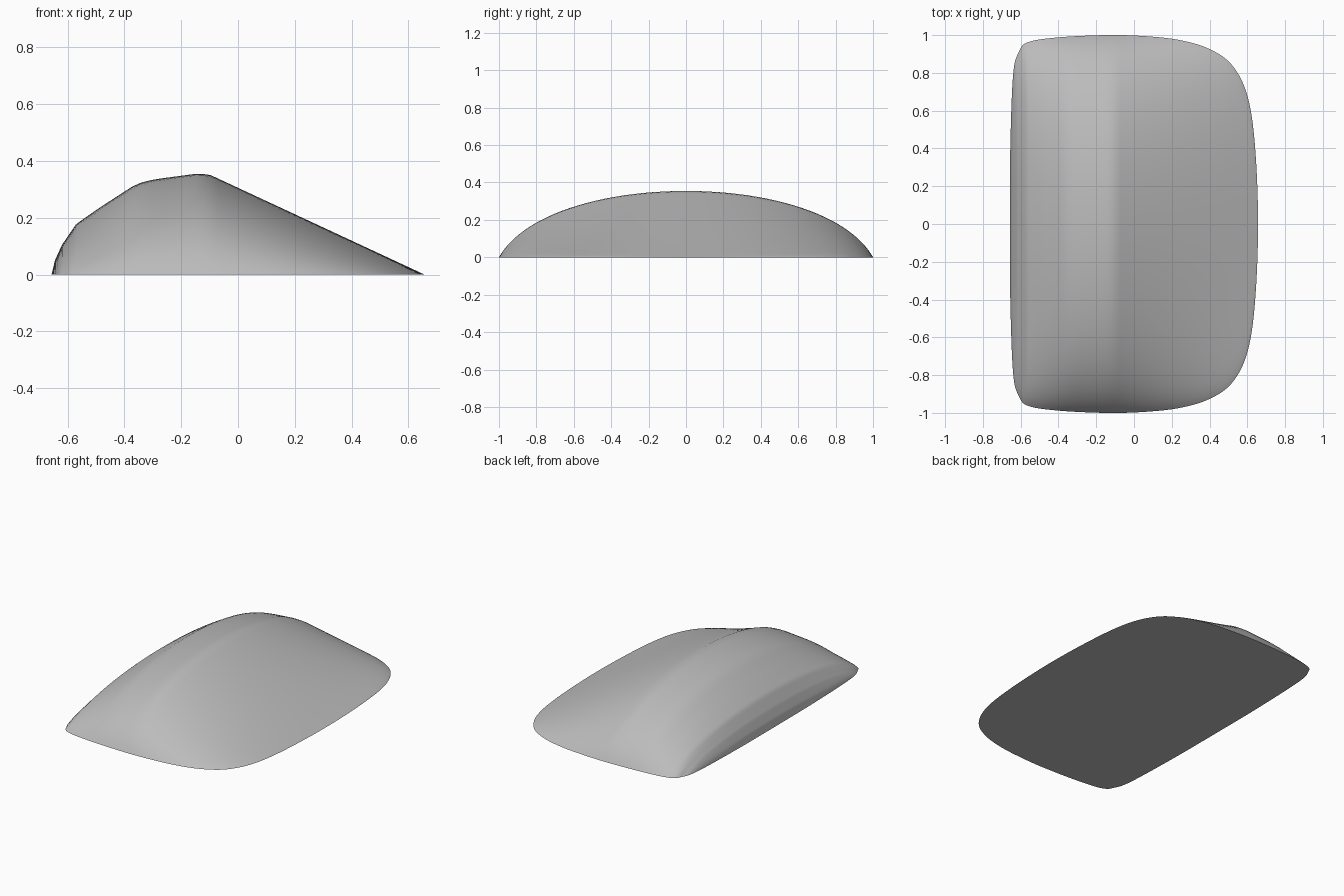
import bpy, bmesh, math
from mathutils import Vector
from mathutils.geometry import interpolate_bezier

cube = bpy.data.objects.get("Cube")
if cube:
    bpy.data.objects.remove(cube)

# Half of the footprint outline (x, half width), left end to right end
FOOTPRINT = [(-.657, 0), (-.655, .4), (-.64, .79), (-.61, .91), (-.56, .963),
             (-.4, .988), (-.15, 1), (.05, .995), (.24, .974), (.4, .926),
             (.52, .84), (.6, .68), (.64, .42), (.657, 0)]
# Height of the crown along x
CROWN = [(-.657, 0), (-.645, .05), (-.62, .105), (-.57, .178), (-.49, .234),
         (-.365, .315), (-.33, .328), (-.29, .336), (-.14, .356), (-.1, .352),
         (.657, 0)]


def smooth_path(points, steps):
    """Smooth curve through the points, mirrored at both ends."""
    p = [Vector(q) for q in points]
    p = [Vector((p[1].x, -p[1].y))] + p + [Vector((p[-2].x, -p[-2].y))]
    path = []
    for a, b, c, d in zip(p, p[1:], p[2:], p[3:]):
        path += interpolate_bezier(b, b + (c - a) / 6, c - (d - b) / 6, c, steps + 1)[:-1]
    return path + [p[-2]]


def crown_height(x):
    for (x0, z0), (x1, z1) in zip(CROWN, CROWN[1:]):
        if x <= x1:
            return z0 + (z1 - z0) * max(0, x - x0) / (x1 - x0)
    return 0


# Unit arch used for every cross-section
half = interpolate_bezier(Vector((1, 0)), Vector((.87, .65)), Vector((.45, 1)), Vector((0, 1)), 25)
arch = [(q.x, q.y) for q in half] + [(-q.x, q.y) for q in reversed(half[:-1])]

# Loft the arches along x, closing each one across the flat base
bm = bmesh.new()
rings = []
for s in smooth_path(FOOTPRINT, 8):
    h = crown_height(s.x)
    rings.append([bm.verts.new((s.x, s.y * u, h * v)) for u, v in arch])
n = len(arch)
for a, b in zip(rings, rings[1:]):
    for i in range(n):
        j = (i + 1) % n
        bm.faces.new((a[i], a[j], b[j], b[i]))
bmesh.ops.remove_doubles(bm, verts=bm.verts, dist=.0001)
bmesh.ops.recalc_face_normals(bm, faces=bm.faces)
mesh = bpy.data.meshes.new("domed_shell")
bm.to_mesh(mesh)
bm.free()
shell = bpy.data.objects.new("domed_shell", mesh)
bpy.context.collection.objects.link(shell)

# Plain grey material
grey = bpy.data.materials.new("light_grey")
grey.use_nodes = True
colour = (.5, .5, .5, 1)
grey.diffuse_color = colour
grey.node_tree.nodes["Principled BSDF"].inputs["Base Color"].default_value = colour
mesh.materials.append(grey)

# Smooth dome with a sharp rim
bpy.context.view_layer.objects.active = shell
shell.select_set(True)
bpy.ops.object.shade_smooth_by_angle(angle=math.radians(30))
